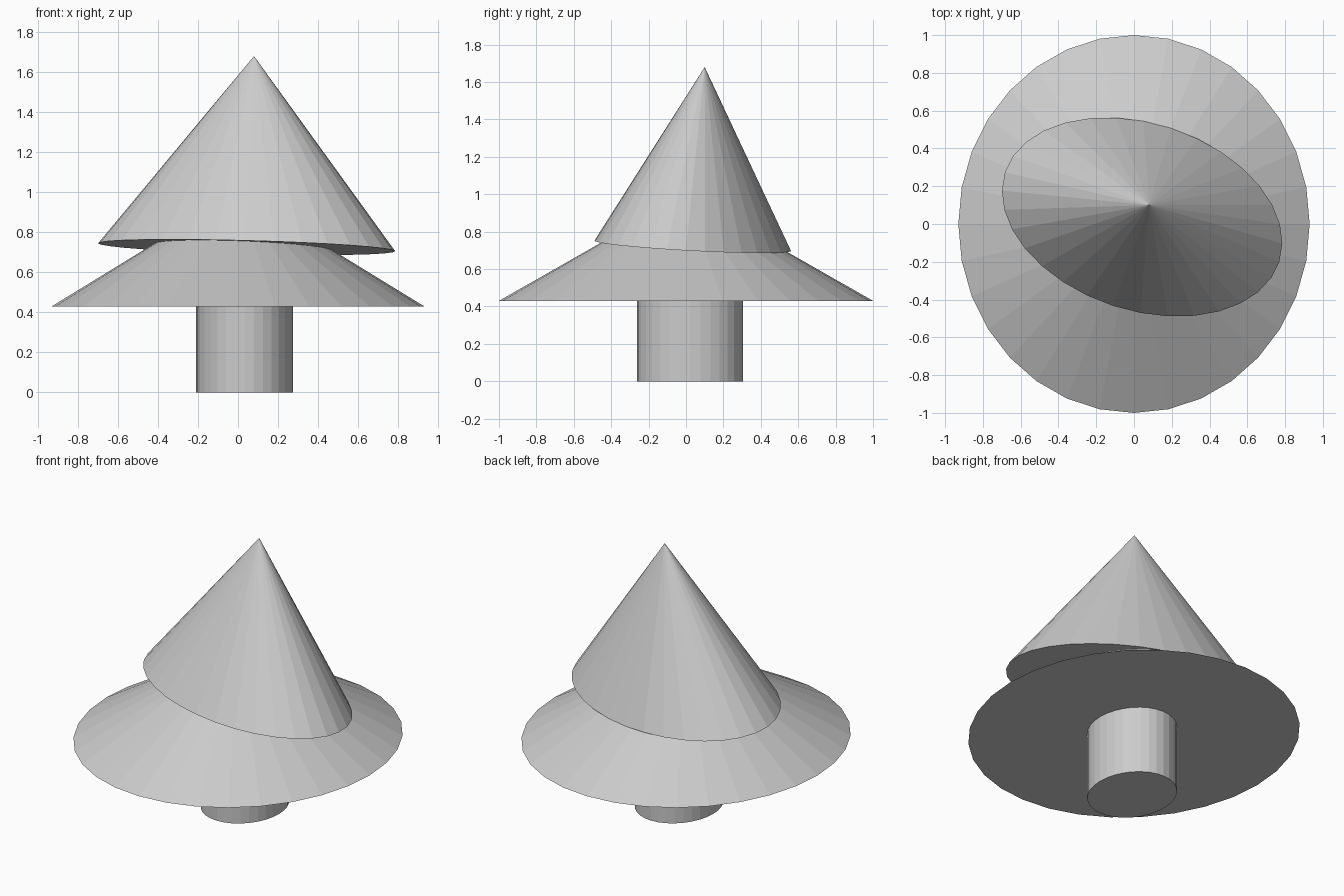
import bpy
import bmesh
from math import radians
from mathutils import Matrix, Vector

cube = bpy.data.objects.get("Cube")
if cube:
    bpy.data.objects.remove(cube, do_unlink=True)

grey = bpy.data.materials.new("plain_grey")
grey.use_nodes = True
grey.diffuse_color = (0.6, 0.6, 0.6, 1)
grey.node_tree.nodes["Principled BSDF"].inputs["Base Color"].default_value = (0.6, 0.6, 0.6, 1)


def tapered(name, base, top, radii, tip=1.0, turn=0):
    """Closed flat-shaded solid on an elliptical base, its axis running from base to top."""
    base, axis = Vector(base), Vector(top) - Vector(base)
    bm = bmesh.new()
    bmesh.ops.create_cone(bm, cap_ends=True, segments=32, radius1=1, radius2=tip, depth=1)
    bmesh.ops.translate(bm, verts=bm.verts, vec=(0, 0, 0.5))
    bmesh.ops.remove_doubles(bm, verts=bm.verts, dist=1e-5)
    tilt = Vector((0, 0, 1)).rotation_difference(axis).to_matrix().to_4x4()
    size = Matrix.Diagonal((*radii, axis.length, 1))
    bm.transform(Matrix.Translation(base) @ tilt @ Matrix.Rotation(radians(turn), 4, "Z") @ size)
    bmesh.ops.recalc_face_normals(bm, faces=bm.faces)
    mesh = bpy.data.meshes.new(name)
    bm.to_mesh(mesh)
    bm.free()
    mesh.materials.append(grey)
    obj = bpy.data.objects.new(name, mesh)
    bpy.context.collection.objects.link(obj)
    return obj


# Trunk, slightly off centre
tapered("trunk", (0.033, 0.022, 0), (0.033, 0.022, 0.44), (0.242, 0.283))

# Wide lower tier of branches
tapered("lower_foliage", (0, 0, 0.43), (0, 0, 1.0), (0.93, 1.0), tip=0)

# Leaning upper tier with an oval base
tapered("upper_foliage", (0.043, 0.037, 0.725), (0.08, 0.10, 1.68), (0.764, 0.496), tip=0, turn=-18)
